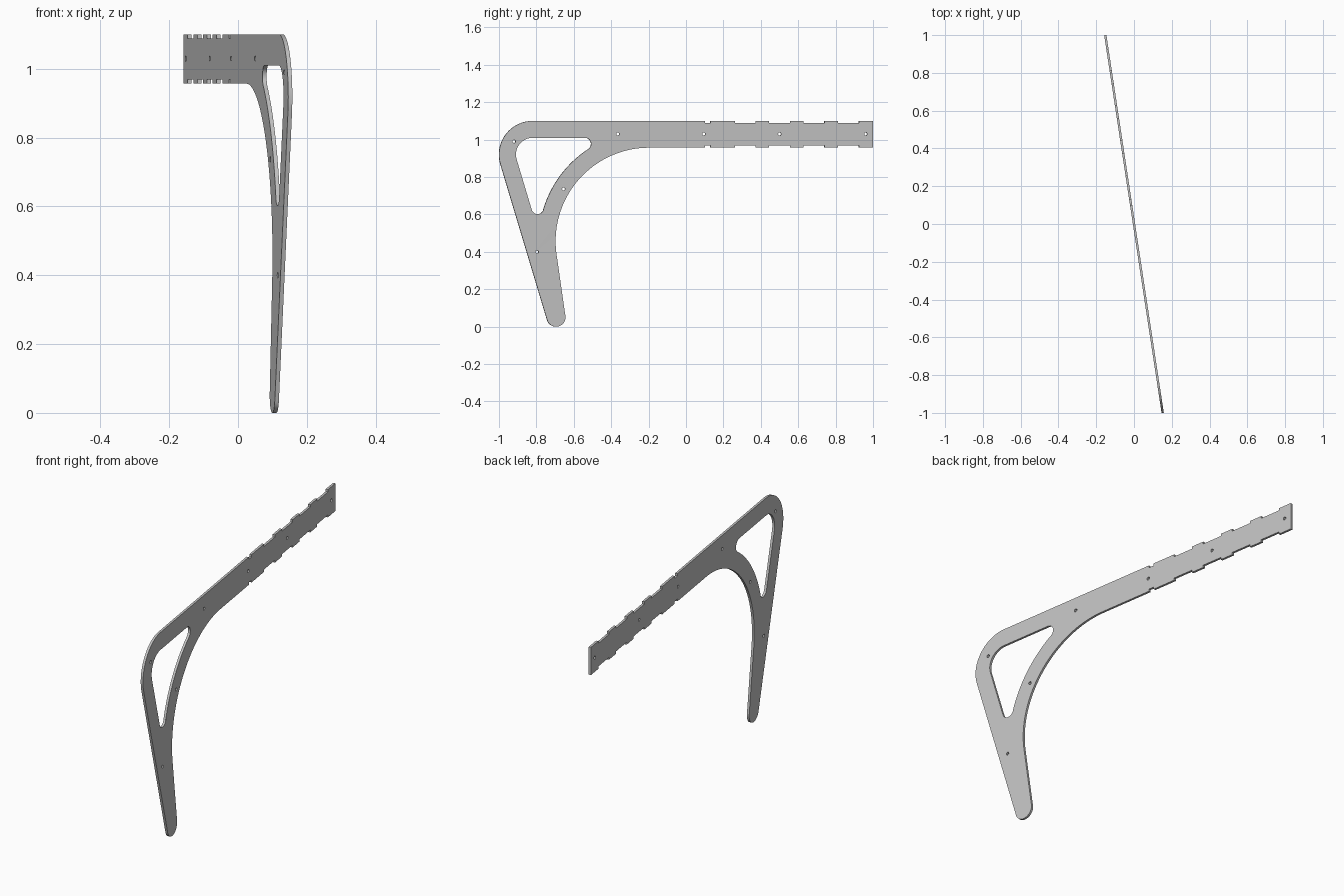
import bpy, bmesh, math
from mathutils import Matrix

cube = bpy.data.objects.get("Cube")
if cube:
    bpy.data.objects.remove(cube, do_unlink=True)

THICKNESS = 0.012
TURN = math.atan(0.152)       # the plate stands slightly turned about z
TOP, UNDER, STEP = 1.1, 0.957, 0.012
LEAN = 196.7                  # direction the front edge of the leg faces
BEND = (-0.82, 0.92)          # centre of the upper front corner
ARCH = (-0.198, 0.457)        # centre of the large underside arch


def arc(centre, radius, start, end, steps):
    """Points along an arc, angles in degrees."""
    angles = [math.radians(start + (end - start) * i / steps) for i in range(steps + 1)]
    return [(centre[0] + radius * math.cos(a), centre[1] + radius * math.sin(a)) for a in angles]


def notched_edge(level, depth):
    """Straight beam edge with shallow notches, from front to back."""
    points = []
    notches = [(0.1, 0.13)] + [(0.26 + 0.184 * i, 0.372 + 0.184 * i) for i in range(4)]
    for a, b in notches:
        points += [(a, level), (a, level + depth), (b, level + depth), (b, level)]
    return points + [(1.0, level)]


# Outer outline: corner, foot, arch, then the notched beam
outline = arc(BEND, 0.18, 90, LEAN, 28)
outline += arc((-0.695, 0.05), 0.05, LEAN, 368.3, 24)
outline += arc(ARCH, 0.5, 188.3, 90, 40)
outline += notched_edge(UNDER, STEP)
outline += reversed(notched_edge(TOP, -STEP))

# Rounded triangular opening
opening = arc(BEND, 0.09, 90, LEAN, 24)
opening += arc((-0.794, 0.635), 0.033, LEAN, 343.3, 16)
opening += arc(ARCH, 0.59, 163.3, 123.4, 24)
opening += arc((-0.541, 0.977), 0.033, -56.6, 90, 16)

# Small bolt holes
bolts = [(-0.92, 0.99), (-0.365, 1.03), (0.095, 1.03), (0.5, 1.03),
         (0.96, 1.03), (-0.655, 0.737), (-0.797, 0.4)]
holes = [arc(c, 0.008, 0, 345, 23) for c in bolts]

# Filled, extruded profile
curve = bpy.data.curves.new("plate_profile", "CURVE")
curve.dimensions = "2D"
curve.fill_mode = "BOTH"
curve.extrude = THICKNESS / 2
for loop in [outline, opening] + holes:
    spline = curve.splines.new("POLY")
    spline.points.add(len(loop) - 1)
    for point, (u, v) in zip(spline.points, loop):
        point.co = (u, v, 0, 1)
    spline.use_cyclic_u = True
profile = bpy.data.objects.new("plate_profile", curve)
bpy.context.collection.objects.link(profile)
bpy.context.view_layer.update()
mesh = bpy.data.meshes.new_from_object(
    profile.evaluated_get(bpy.context.evaluated_depsgraph_get()))
bpy.data.objects.remove(profile, do_unlink=True)

# Stand the plate upright and turn it
upright = Matrix(((0, 0, 1, 0), (1, 0, 0, 0), (0, 1, 0, 0), (0, 0, 0, 1)))
stretch = Matrix.Diagonal((1 / math.cos(TURN), 1, 1, 1))
mesh.transform(Matrix.Rotation(TURN, 4, "Z") @ upright @ stretch)
bm = bmesh.new()
bm.from_mesh(mesh)
bmesh.ops.remove_doubles(bm, verts=bm.verts, dist=0.00002)
bmesh.ops.recalc_face_normals(bm, faces=bm.faces)
bm.to_mesh(mesh)
bm.free()

# Plain grey material
grey = bpy.data.materials.new("plain_grey")
grey.use_nodes = True
colour = (0.55, 0.55, 0.55, 1)
grey.diffuse_color = colour
grey.node_tree.nodes["Principled BSDF"].inputs["Base Color"].default_value = colour
mesh.materials.clear()
mesh.materials.append(grey)

plate = bpy.data.objects.new("bracket_plate", mesh)
bpy.context.collection.objects.link(plate)
bpy.ops.object.select_all(action="DESELECT")
plate.select_set(True)
bpy.context.view_layer.objects.active = plate
bpy.ops.object.shade_smooth_by_angle(angle=math.radians(30))
